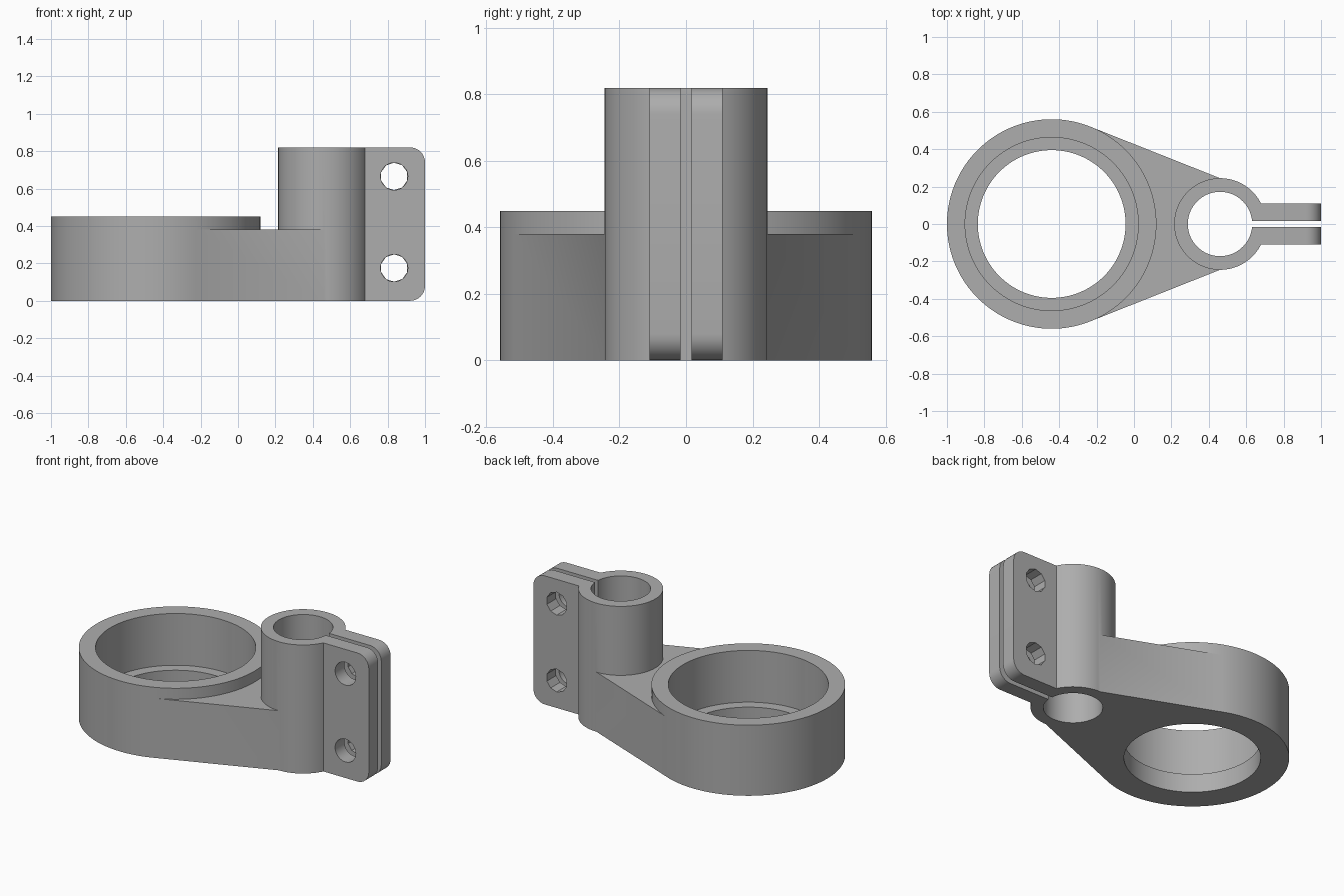
import bpy, bmesh, math
from mathutils import Matrix

if "Cube" in bpy.data.objects:
    bpy.data.objects.remove(bpy.data.objects["Cube"])

grey = bpy.data.materials.new("plain grey")
grey.use_nodes = True
colour = (0.42, 0.42, 0.42, 1)
grey.diffuse_color = colour
grey.node_tree.nodes["Principled BSDF"].inputs["Base Color"].default_value = colour

RING_X, CLAMP_X = -0.44, 0.46
RING_R, CLAMP_R = 0.56, 0.245
HEIGHT, GAP = 0.82, 0.016


def add_object(name, bm):
    bmesh.ops.recalc_face_normals(bm, faces=bm.faces)
    mesh = bpy.data.meshes.new(name)
    bm.to_mesh(mesh)
    bm.free()
    mesh.materials.append(grey)
    ob = bpy.data.objects.new(name, mesh)
    bpy.context.collection.objects.link(ob)
    return ob


def cylinder(name, x, r, z0, z1, sides=96):
    bm = bmesh.new()
    bmesh.ops.create_cone(bm, cap_ends=True, segments=sides, radius1=r, radius2=r,
                          depth=z1 - z0, matrix=Matrix.Translation((x, 0, (z0 + z1) / 2)))
    return add_object(name, bm)


def cross_pin(name, x, z, r, y0, y1, sides):
    place = Matrix.Translation((x, (y0 + y1) / 2, z)) @ Matrix.Rotation(math.pi / 2, 4, "X")
    bm = bmesh.new()
    bmesh.ops.create_cone(bm, cap_ends=True, segments=sides, radius1=r, radius2=r,
                          depth=y1 - y0, matrix=place)
    return add_object(name, bm)


def extrude(name, points, offset):
    bm = bmesh.new()
    face = bm.faces.new([bm.verts.new(p) for p in points])
    new = bmesh.ops.extrude_face_region(bm, geom=[face])["geom"]
    bmesh.ops.translate(bm, vec=offset,
                        verts=[v for v in new if isinstance(v, bmesh.types.BMVert)])
    return add_object(name, bm)


def combine(target, other, operation):
    mod = target.modifiers.new(operation.lower(), "BOOLEAN")
    mod.operation, mod.solver, mod.object = operation, "EXACT", other
    bpy.context.view_layer.objects.active = target
    bpy.ops.object.modifier_apply(modifier=mod.name)
    bpy.data.objects.remove(other)


# Large ring, joined to the tall clamp sleeve by a tapering web
bracket = cylinder("clamp_bracket", RING_X, RING_R, 0, 0.45, 128)
outline = [(-0.233, -0.52), (CLAMP_X, -CLAMP_R), (CLAMP_X, CLAMP_R), (-0.233, 0.52)]
combine(bracket, extrude("web", [(x, y, 0) for x, y in outline], (0, 0, 0.38)), "UNION")
combine(bracket, cylinder("sleeve", CLAMP_X, CLAMP_R, 0, HEIGHT), "UNION")

# Clamp ears with rounded outer corners
r = 0.08
ear = [(0.6, 0)]
for z, start in ((r, -90), (HEIGHT - r, 0)):
    for i in range(9):
        a = math.radians(start + i * 90 / 8)
        ear.append((1 - r + r * math.cos(a), z + r * math.sin(a)))
ear.append((0.6, HEIGHT))
combine(bracket, extrude("ears", [(x, -0.11, z) for x, z in ear], (0, 0.22, 0)), "UNION")

# Stepped bore of the ring, sleeve bore and clamping slot
combine(bracket, cylinder("wide_bore", RING_X, 0.463, 0.12, 1, 128), "DIFFERENCE")
combine(bracket, cylinder("narrow_bore", RING_X, 0.395, -0.2, 0.3, 128), "DIFFERENCE")
combine(bracket, cylinder("sleeve_bore", CLAMP_X, 0.172, -0.2, 1), "DIFFERENCE")
slot = [(CLAMP_X, -GAP, -0.2), (1.2, -GAP, -0.2), (1.2, GAP, -0.2), (CLAMP_X, GAP, -0.2)]
combine(bracket, extrude("slot", slot, (0, 0, 1.3)), "DIFFERENCE")

# Bolt holes through both ears
for z in (0.175, 0.665):
    combine(bracket, cross_pin("front_hole", 0.835, z, 0.073, -0.3, 0, 32), "DIFFERENCE")
    combine(bracket, cross_pin("back_hole", 0.835, z, 0.073, 0, 0.3, 10), "DIFFERENCE")

bpy.ops.object.select_all(action="DESELECT")
bracket.select_set(True)
bpy.context.view_layer.objects.active = bracket
bpy.ops.object.shade_smooth_by_angle(angle=math.radians(25))
